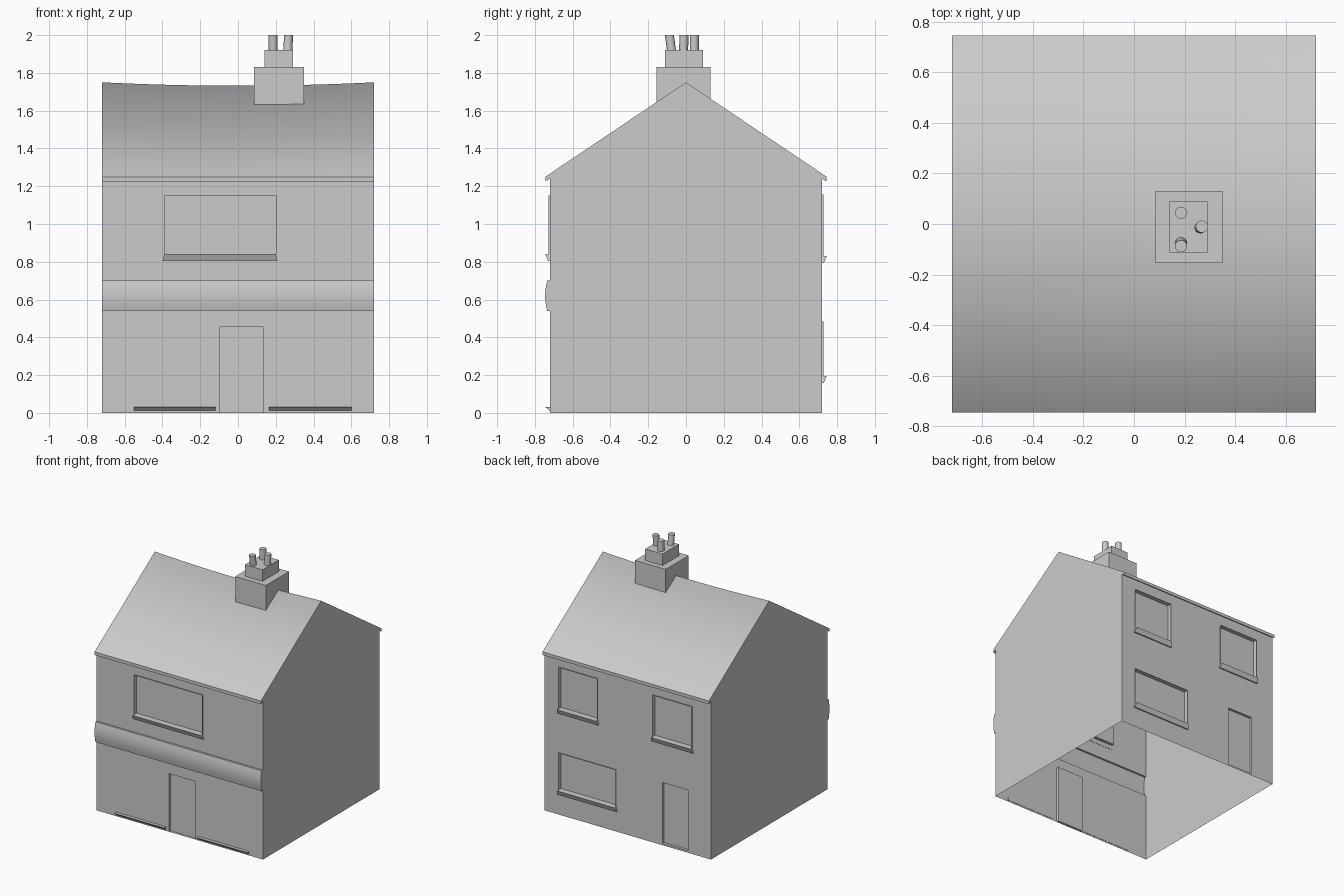
import bpy, bmesh, math
from mathutils import Vector

cube = bpy.data.objects.get("Cube")
if cube:
    bpy.data.objects.remove(cube, do_unlink=True)

grey = bpy.data.materials.new("plain grey")
grey.use_nodes = True
colour = (0.6, 0.6, 0.6, 1)
grey.diffuse_color = colour
grey.node_tree.nodes["Principled BSDF"].inputs["Base Color"].default_value = colour

W = 0.72        # half width and half depth of the walls
EAVE = 0.745    # half depth at the eaves
RIDGE = 1.75
EAVE_Z = 1.25
WALL_TOP = 1.24


def face(bm, pts, out):
    """Add one face whose normal points along out."""
    f = bm.faces.new([bm.verts.new(p) for p in pts])
    f.normal_update()
    if f.normal.dot(Vector(out)) < 0:
        f.normal_flip()


def finish(bm, name, smooth=None):
    bmesh.ops.remove_doubles(bm, verts=bm.verts, dist=0.0005)
    me = bpy.data.meshes.new(name)
    bm.to_mesh(me)
    bm.free()
    me.materials.append(grey)
    ob = bpy.data.objects.new(name, me)
    bpy.context.collection.objects.link(ob)
    if smooth:
        bpy.ops.object.select_all(action='DESELECT')
        ob.select_set(True)
        bpy.context.view_layer.objects.active = ob
        bpy.ops.object.shade_smooth_by_angle(angle=math.radians(smooth))
    return ob


def wall(name, s, openings, gaps=()):
    """Wall sheet at y = s * W, left open at each opening and gap."""
    bm = bmesh.new()
    holes = list(openings) + list(gaps)
    xs = sorted({-W, W} | {x for h in holes for x in h[:2]})
    zs = sorted({0, WALL_TOP} | {z for h in holes for z in h[2:]})
    for x0, x1 in zip(xs, xs[1:]):
        for z0, z1 in zip(zs, zs[1:]):
            x, z = (x0 + x1) / 2, (z0 + z1) / 2
            if not any(h[0] < x < h[1] and h[2] < z < h[3] for h in holes):
                face(bm, [(x0, s * W, z0), (x1, s * W, z0),
                          (x1, s * W, z1), (x0, s * W, z1)], (0, s, 0))
    return finish(bm, name)


def recess(name, s, box, lip, depth):
    """Set-back pane with reveals and an optional thin projecting lip."""
    x0, x1, z0, z1 = box
    rim = [(x0, z0), (x1, z0), (x1, z1), (x0, z1)]
    outer, inner = s * (W + lip), s * (W - depth)
    centre = Vector(((x0 + x1) / 2, 0, (z0 + z1) / 2))
    bm = bmesh.new()
    face(bm, [(x, inner, z) for x, z in rim], (0, s, 0))
    for (xa, za), (xb, zb) in zip(rim, rim[1:] + rim[:1]):
        middle = Vector(((xa + xb) / 2, 0, (za + zb) / 2))
        face(bm, [(xa, outer, za), (xb, outer, zb),
                  (xb, inner, zb), (xa, inner, za)], centre - middle)
    return finish(bm, name)


def sill(name, s, x0, x1, z0, z1, foot=0.01, flare=0.01):
    """Ledge that tapers back towards the wall at its foot."""
    bm = bmesh.new()
    rings = []
    for z, y, f in ((z0, W + foot, flare), (z1, EAVE, 0)):
        rings.append([bm.verts.new(p) for p in (
            (x0 - f, s * (W - 0.002), z), (x1 + f, s * (W - 0.002), z),
            (x1 + f, s * y, z), (x0 - f, s * y, z))])
    for ring in rings:
        bm.faces.new(ring)
    for i in range(4):
        j = (i + 1) % 4
        bm.faces.new((rings[0][i], rings[0][j], rings[1][j], rings[1][i]))
    bmesh.ops.recalc_face_normals(bm, faces=bm.faces)
    return finish(bm, name)


def strip(bm, profile, out):
    """Sweep a y-z profile across the full width."""
    for (ya, za), (yb, zb) in zip(profile, profile[1:]):
        face(bm, [(-W, ya, za), (W, ya, za), (W, yb, zb), (-W, yb, zb)], out)


# Front wall, door, window and ledges
front_window = (-0.39, 0.2, 0.84, 1.15)
front_door = (-0.095, 0.135, 0, 0.455)
wall("front_wall", -1, [front_window, front_door], [(-W, W, 0.54, 0.7)])
recess("front_window", -1, front_window, 0.009, 0.025)
recess("front_door", -1, front_door, 0, 0.02)
sill("front_window_sill", -1, -0.39, 0.2, 0.805, 0.84)
sill("front_ledge_right", -1, -0.55, -0.12, 0.012, 0.032, 0.004, 0)
sill("front_ledge_left", -1, 0.165, 0.6, 0.012, 0.032, 0.004, 0)

# Back wall, door and windows
back_windows = {
    "back_window_upper_left": (0.26, 0.595, 0.83, 1.155),
    "back_window_upper_right": (-0.56, -0.22, 0.83, 1.155),
    "back_window_lower": (0.1, 0.595, 0.195, 0.485),
}
back_door = (-0.52, -0.3, 0.015, 0.49)
wall("back_wall", 1, list(back_windows.values()) + [back_door])
recess("back_door", 1, back_door, 0, 0.02)
for name, box in back_windows.items():
    recess(name, 1, box, 0.009, 0.025)
    sill(name + "_sill", 1, box[0], box[1], box[2] - 0.037, box[2])

# Bowed band across the front
bow = [(-0.735 - 0.011 * math.sin(math.pi * i / 8), 0.54 + 0.02 * i) for i in range(9)]
band = [(-W, 0.54)] + bow + [(-W, 0.7)]
bm = bmesh.new()
strip(bm, band[:2], (0, 0, -1))
strip(bm, bow, (0, -1, 0))
strip(bm, band[-2:], (0, 0, 1))
finish(bm, "front_band", 40)

# Gable ends follow the band, eaves and roof slope
eave = [(W, WALL_TOP), (EAVE, 1.225), (EAVE, EAVE_Z)]
outline = [(-W, 0)] + band + [(-y, z) for y, z in eave] + [(0, RIDGE)]
outline += eave[::-1] + [(W, 0)]
for side, s in (("left", 1), ("right", -1)):
    bm = bmesh.new()
    face(bm, [(s * W, y, z) for y, z in outline], (s, 0, 0))
    finish(bm, "gable_" + side)

# Eaves: fascia and soffit
for side, s in (("front", -1), ("back", 1)):
    bm = bmesh.new()
    strip(bm, [(s * y, z) for y, z in eave[:2]], (0, 0, -1))
    strip(bm, [(s * y, z) for y, z in eave[1:]], (0, s, 0))
    finish(bm, "eave_" + side)

# Roof with a gently sagging ridge
bm = bmesh.new()
steps = 12
xs = [W * (2 * i / steps - 1) for i in range(steps + 1)]
for x0, x1 in zip(xs, xs[1:]):
    ridge = [(x, 0, RIDGE - 0.018 * (1 - (x / W) ** 2)) for x in (x1, x0)]
    for s in (-1, 1):
        face(bm, [(x0, s * EAVE, EAVE_Z), (x1, s * EAVE, EAVE_Z)] + ridge, (0, 0, 1))
finish(bm, "roof", 80)


# Chimney: two stacked blocks
def block(name, x0, x1, y0, y1, z0, z1):
    bm = bmesh.new()
    bmesh.ops.create_cube(bm, size=1)
    bmesh.ops.scale(bm, vec=(x1 - x0, y1 - y0, z1 - z0), verts=bm.verts)
    bmesh.ops.translate(bm, vec=((x0 + x1) / 2, (y0 + y1) / 2, (z0 + z1) / 2), verts=bm.verts)
    return finish(bm, name)


block("chimney_base", 0.085, 0.35, -0.155, 0.13, 1.63, 1.83)
block("chimney_top", 0.14, 0.29, -0.112, 0.09, 1.83, 1.92)

# Chimney pots, some leaning slightly
for i, (x, y, dx, dy) in enumerate(((0.186, 0.044, 0, 0), (0.264, -0.013, 0.004, 0.003),
                                    (0.186, -0.077, 0, -0.011))):
    bm = bmesh.new()
    bmesh.ops.create_cone(bm, cap_ends=True, segments=16, radius1=0.024,
                          radius2=0.024, depth=0.08)
    for v in bm.verts:
        lean = v.co.z > 0
        v.co += Vector((x + dx * lean, y + dy * lean, 1.96))
    finish(bm, f"chimney_pot_{i + 1}", 40)
